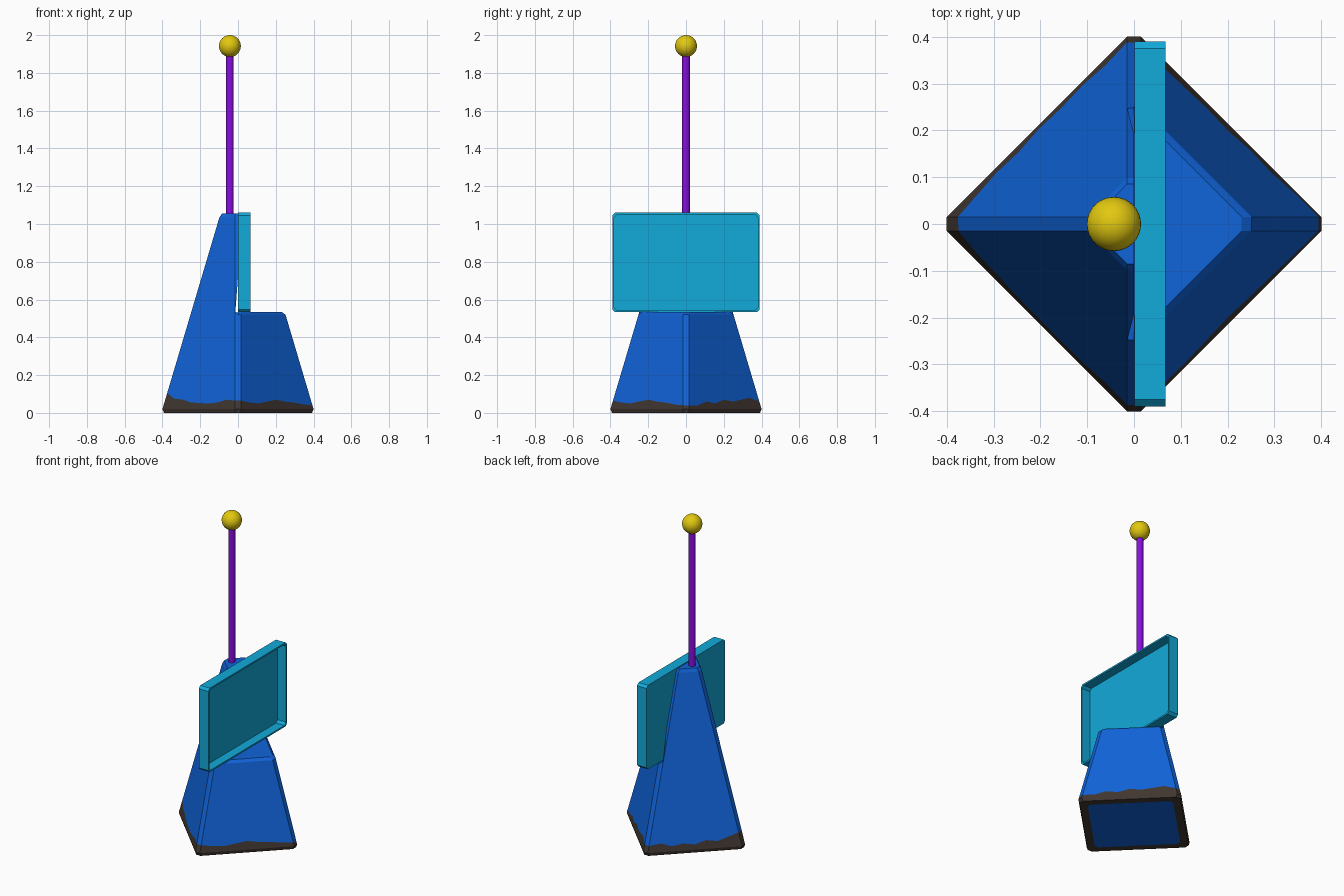
import bpy, bmesh, math

if "Cube" in bpy.data.objects:
    bpy.data.objects.remove(bpy.data.objects["Cube"])


def material(name, rgb):
    m = bpy.data.materials.new(name)
    m.diffuse_color = (*rgb, 1)
    m.use_nodes = True
    m.node_tree.nodes["Principled BSDF"].inputs["Base Color"].default_value = m.diffuse_color
    return m


BLUE = material("blue paint", (0.005, 0.127, 0.70))
DIRT = material("dark dirt", (0.053, 0.038, 0.030))
TEAL = material("teal panel", (0.006, 0.40, 0.70))
PURPLE = material("purple rod", (0.25, 0.004, 0.74))
GOLD = material("gold ball", (0.76, 0.58, 0.005))


def loft(name, rows, mats, row_mat=lambda r: 0):
    """Join equal-length closed rings into a capped solid."""
    bm = bmesh.new()
    rings = [[bm.verts.new(p) for p in row] for row in rows]
    n = len(rings[0])
    bm.faces.new(rings[0])
    for r in range(len(rings) - 1):
        a, b = rings[r], rings[r + 1]
        for i in range(n):
            j = (i + 1) % n
            f = bm.faces.new((a[i], a[j], b[j], b[i]))
            f.material_index = row_mat(r)
    bm.faces.new(rings[-1])
    bmesh.ops.recalc_face_normals(bm, faces=bm.faces)
    me = bpy.data.meshes.new(name)
    bm.to_mesh(me)
    bm.free()
    for m in mats:
        me.materials.append(m)
    ob = bpy.data.objects.new(name, me)
    bpy.context.collection.objects.link(ob)
    return ob


# Tapered diamond base, made as two halves of different height
C = 0.015    # corner chamfer
N = 8        # segments along each sloping side


def size(z):
    return 0.40 - 0.297 * (z - 0.02)


def half_ring(side, z, s=None, end=0.0):
    """Half a chamfered diamond; z may be one height or a height per point."""
    count = 2 * (N + 1) + 2
    zs = z if isinstance(z, list) else [z] * count
    ring = []
    for i, h in enumerate(zs):
        r = size(h) if s is None else s
        if i == 0 or i == count - 1:
            x, y = end, (-r if i == 0 else r)
        else:
            k, back = (i - 1) % (N + 1), i > N + 1
            t = k / N
            if back:
                t = 1 - t
            x = C + (r - C) * t
            y = (r + (C - r) * t) * (1 if back else -1)
            x *= side
        ring.append((x, y, h))
    return ring


def base_half(name, side, front_dirt, back_dirt, upper):
    dirt = [front_dirt[0]] + front_dirt + back_dirt + [back_dirt[-1]]
    rows = [half_ring(side, 0, 0.33), half_ring(side, 0, 0.392),
            half_ring(side, 0.02), half_ring(side, dirt)]
    rows += [half_ring(side, *u) for u in upper]
    return loft(name, rows, [BLUE, DIRT], lambda r: 1 if r < 3 else 0)


base_half("tall_base_half", -1,
          [.065, .07, .055, .05, .052, .055, .07, .075, .105],
          [.10, .08, .06, .07, .05, .06, .05, .07, .06],
          [(0.53,), (0.535, None, -0.014), (0.72,), (1.035,), (1.055, 0.085)])
base_half("low_base_half", 1,
          [.065, .055, .05, .06, .07, .06, .055, .045, .04],
          [.04, .04, .06, .05, .07, .06, .07, .08, .06],
          [(0.52,), (0.535, 0.23)])


# Upright tray-shaped panel, open towards +x
def panel_ring(x, inset):
    hy, hz, c, zc = 0.39 - inset, 0.2635 - inset, 0.015, 0.7965
    pts = [(-hy + c, -hz), (hy - c, -hz), (hy, -hz + c), (hy, hz - c),
           (hy - c, hz), (-hy + c, hz), (-hy, hz - c), (-hy, -hz + c)]
    return [(x, y, zc + z) for y, z in pts]


loft("panel", [panel_ring(0.001, 0), panel_ring(0.067, 0),
               panel_ring(0.067, 0.01), panel_ring(0.009, 0.01)], [TEAL])


# Antenna rod and ball
def smooth(ob, name, mat):
    ob.name = name
    ob.data.materials.append(mat)
    bpy.ops.object.shade_smooth_by_angle(angle=math.radians(40))


bpy.ops.mesh.primitive_cylinder_add(vertices=16, radius=0.02, depth=0.87,
                                    location=(-0.043, 0, 1.475))
smooth(bpy.context.object, "antenna_rod", PURPLE)
bpy.ops.mesh.primitive_uv_sphere_add(segments=32, ring_count=16, radius=0.058,
                                     location=(-0.043, 0, 1.942))
smooth(bpy.context.object, "antenna_ball", GOLD)
